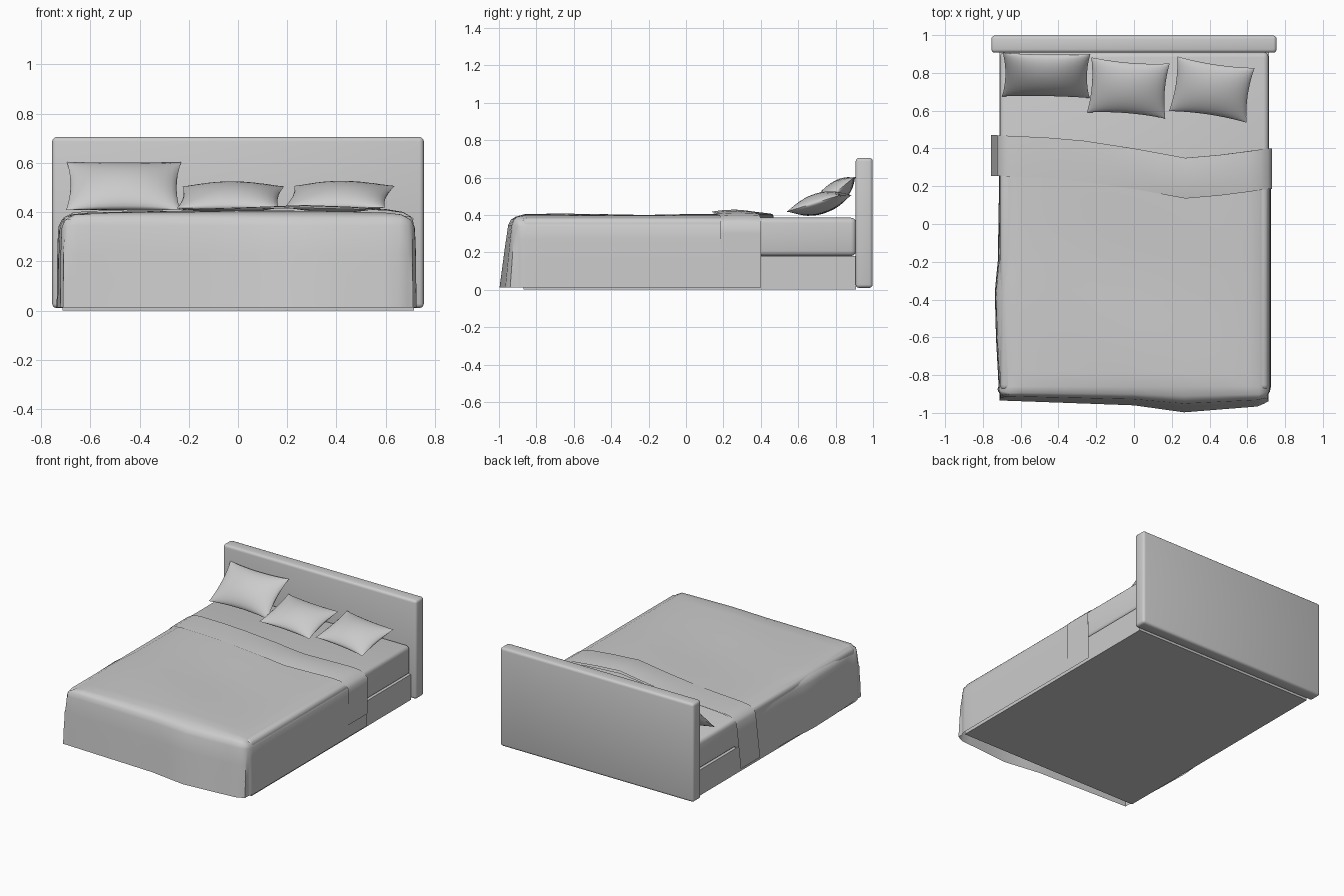
import bpy, bmesh, math
from mathutils import Matrix, Vector

if "Cube" in bpy.data.objects:
    bpy.data.objects.remove(bpy.data.objects["Cube"])


def interp(x, pts):
    """Piecewise linear curve through (x, value) points."""
    if x <= pts[0][0]:
        return pts[0][1]
    for (a, va), (b, vb) in zip(pts, pts[1:]):
        if x <= b:
            return va + (vb - va) * (x - a) / (b - a)
    return pts[-1][1]


def finish(name, bm, angle=40):
    me = bpy.data.meshes.new(name)
    bm.to_mesh(me)
    bm.free()
    ob = bpy.data.objects.new(name, me)
    bpy.context.collection.objects.link(ob)
    bpy.ops.object.select_all(action='DESELECT')
    ob.select_set(True)
    bpy.context.view_layer.objects.active = ob
    bpy.ops.object.shade_smooth_by_angle(angle=math.radians(angle))
    return ob


def box(name, lo, hi, bevel=0.0, segments=3):
    lo, hi = Vector(lo), Vector(hi)
    bm = bmesh.new()
    bmesh.ops.create_cube(bm, size=1)
    for v in bm.verts:
        v.co = (lo + hi) / 2 + v.co * (hi - lo)
    if bevel:
        bmesh.ops.bevel(bm, geom=bm.edges[:], offset=bevel, segments=segments,
                        profile=0.5, affect='EDGES')
    return finish(name, bm)


def grid_faces(bm, rows):
    vs = [[bm.verts.new(p) for p in row] for row in rows]
    for a, b in zip(vs, vs[1:]):
        for i in range(len(a) - 1):
            bm.faces.new((a[i], b[i], b[i + 1], a[i + 1]))


def pillow(name, centre, hw, hh, t, tilt, turn, n=14):
    bm = bmesh.new()
    params = [math.sin(math.pi / 2 * (2 * i / n - 1)) for i in range(n + 1)]
    for side in (1, -1):
        rows = []
        for v in reversed(params):
            rows.append([(hw * u * (1 - 0.07 * (1 - v * v)),
                          hh * v * (1 - 0.09 * (1 - u * u)),
                          side * t * max(0, (1 - u * u) * (1 - v * v)) ** 0.6)
                         for u in params])
        grid_faces(bm, rows)
    bmesh.ops.remove_doubles(bm, verts=bm.verts[:], dist=1e-5)
    bmesh.ops.recalc_face_normals(bm, faces=bm.faces[:])
    bm.transform(Matrix.Translation(centre)
                 @ Matrix.Rotation(math.radians(turn), 4, 'Z')
                 @ Matrix.Rotation(math.radians(tilt), 4, 'X'))
    return finish(name, bm, 60)


# Frame and mattress
box("headboard", (-0.755, 0.907, 0.01), (0.755, 0.998, 0.705), 0.018)
box("bed_base", (-0.713, -0.87, 0.0), (0.715, 0.91, 0.18))
box("mattress", (-0.71, -0.88, 0.18), (0.713, 0.91, 0.385), 0.028)

# Pillows
pillow("pillow_left", (-0.465, 0.787, 0.505), 0.232, 0.152, 0.06, 40, -1)
pillow("pillow_middle", (-0.03, 0.72, 0.46), 0.208, 0.153, 0.055, 17, -4.5)
pillow("pillow_right", (0.412, 0.712, 0.462), 0.207, 0.153, 0.055, 17, -8.5)

# Duvet: half section over the mattress, wavy rear and foot edges
half = [(0.725, 0.012), (0.724, 0.15), (0.722, 0.27), (0.718, 0.34),
        (0.703, 0.37), (0.665, 0.39), (0.6, 0.397), (0.45, 0.4),
        (0.27, 0.402), (0.13, 0.402)]
section = [(-x, z) for x, z in half] + [(0, 0.402)] + half[::-1]
rear = [(-0.72, 0.47), (-0.33, 0.45), (0, 0.40), (0.27, 0.35), (0.5, 0.37), (0.7, 0.40)]
foot = [(-0.7, -0.935), (0, -0.96), (0.27, -0.997), (0.68, -0.965), (0.72, -0.94)]
left_edge = [(-0.85, -0.008), (-0.6, 0.006), (-0.35, 0.012), (-0.2, -0.004), (0.3, -0.012)]


def drape(x, y, z):
    """Slight sideways sway on the left and ripples over the top."""
    if x < 0:
        x -= interp(y, left_edge) * min(1, -x / 0.7)
    if z > 0.38:
        z += 0.005 * math.sin(7 * y + 3 * x) * max(0, 1 - abs(x) / 0.7)
    return x, y, z


rows = []
steps = 16
for k in range(steps + 1):
    f = k / steps
    rows.append([drape(x, interp(x, rear) * (1 - f) - 0.86 * f, z) for x, z in section])
# Foot end: the section is pressed down level by level
for zmax, out, sx in ((0.39, 0.3, 0.997), (0.375, 0.5, 0.992), (0.345, 0.62, 0.985),
                      (0.23, 0.76, 0.982), (0.12, 0.88, 0.982), (0.012, 1.0, 0.982)):
    row = []
    for x, z in section:
        full = interp(x, foot) + 0.86
        corner = max(0, abs(x) - 0.69) / 0.035
        y = -0.86 + full * out - 0.015 * (1 - out)
        if z < zmax:
            y += 0.02 * corner
        row.append((x * sx, y, min(z, zmax)))
    rows.append(row)
bm = bmesh.new()
grid_faces(bm, rows)
bmesh.ops.remove_doubles(bm, verts=bm.verts[:], dist=1e-5)
finish("duvet", bm, 60)

# Turned-back fold lying across the duvet near the pillows
lift = [(-0.72, 0.004), (-0.3, 0.003), (0.05, 0.014), (0.3, 0.024), (0.55, 0.014), (0.72, 0.003)]
rows = []
for f in (0, 0.15, 0.4, 0.7, 0.92, 1.0):
    row = []
    for x, z in section:
        y = interp(x, rear) - 0.215 * f
        up = 0.004 + interp(x, lift) * math.sin(math.pi * (0.2 + 0.65 * f))
        if z < 0.36:
            if x < 0:
                z = 0.05 + (z - 0.012) * 0.93
                x = -0.722 - 0.035 * (0.36 - z) / 0.31
            else:
                z = 0.10 + (z - 0.012) * 0.78
                x = 0.73
        else:
            x *= 1.008
            z += up
        row.append((x, y, z))
    rows.append(row)
bm = bmesh.new()
grid_faces(bm, rows)
finish("duvet_fold", bm, 60)
